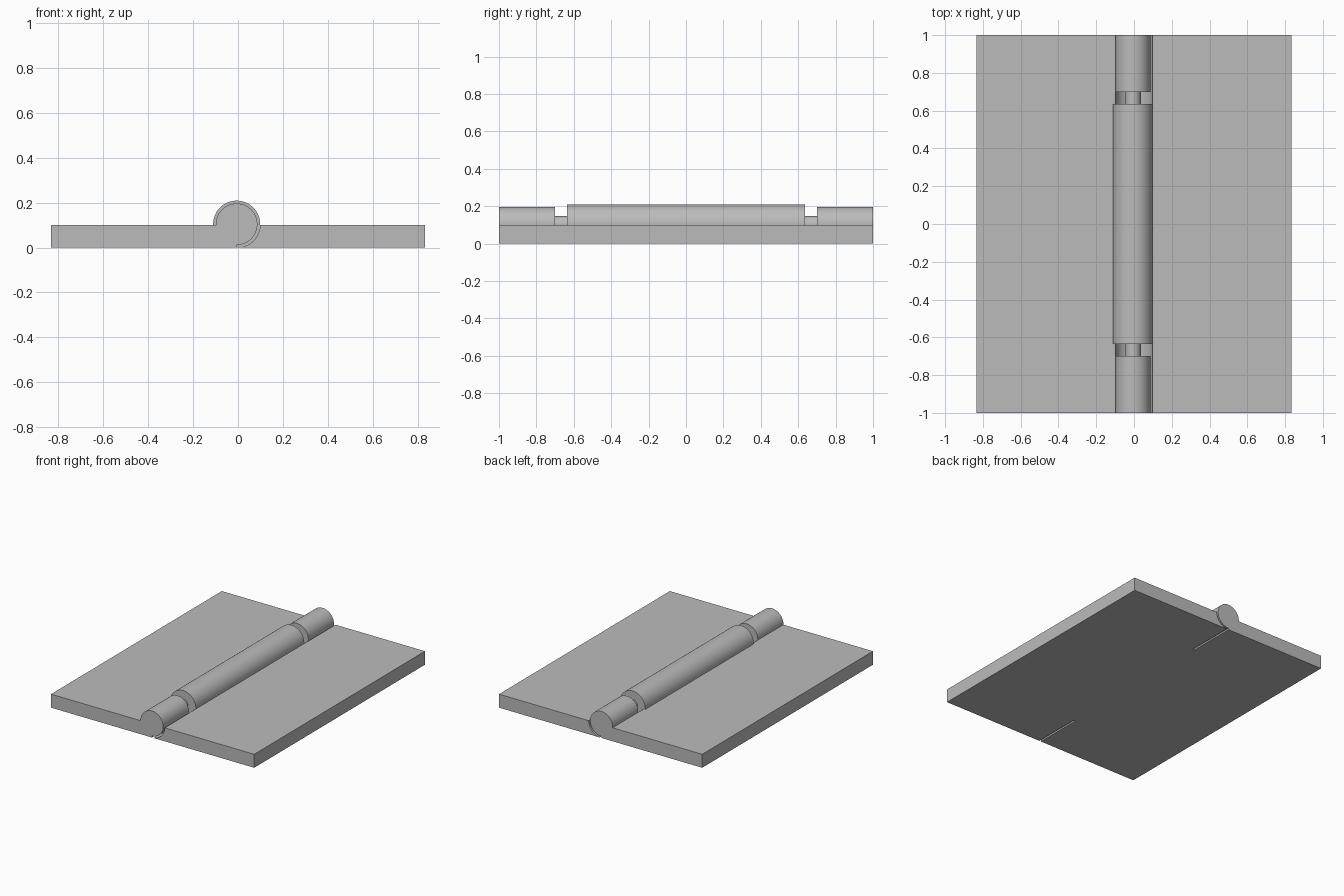
import bpy
import bmesh
import math

if "Cube" in bpy.data.objects:
    bpy.data.objects.remove(bpy.data.objects["Cube"], do_unlink=True)

HALF_X, HALF_Y, THICK = 0.833, 1.0, 0.1
CX, CZ = -0.006, 0.104            # hinge axis
OUTER, INNER, PIN = 0.105, 0.0925, 0.0425
MID, END = 0.635, 0.7             # middle barrel end, end barrel start

grey = bpy.data.materials.new("plain grey")
grey.use_nodes = True
grey.diffuse_color = (0.5, 0.5, 0.5, 1)
grey.node_tree.nodes["Principled BSDF"].inputs["Base Color"].default_value = (0.5, 0.5, 0.5, 1)


def prism(name, profile, y0, y1):
    """Extrude an x-z profile from y0 to y1."""
    bm = bmesh.new()
    face = bm.faces.new([bm.verts.new((x, y0, z)) for x, z in profile])
    moved = bmesh.ops.extrude_face_region(bm, geom=[face])["geom"]
    verts = [v for v in moved if isinstance(v, bmesh.types.BMVert)]
    bmesh.ops.translate(bm, vec=(0, y1 - y0, 0), verts=verts)
    bmesh.ops.recalc_face_normals(bm, faces=bm.faces)
    mesh = bpy.data.meshes.new(name)
    bm.to_mesh(mesh)
    bm.free()
    mesh.materials.append(grey)
    obj = bpy.data.objects.new(name, mesh)
    bpy.context.collection.objects.link(obj)
    return obj


def block(name, x0, x1):
    return prism(name, [(x0, 0), (x1, 0), (x1, THICK), (x0, THICK)], -HALF_Y, HALF_Y)


def barrel(name, radius, y0, y1, floor=-1.0, steps=72):
    angles = [math.tau * i / steps for i in range(steps)]
    return prism(name, [(CX + radius * math.cos(a), max(floor, CZ + radius * math.sin(a)))
                        for a in angles], y0, y1)


def combine(target, tool, operation):
    mod = target.modifiers.new(operation.lower(), "BOOLEAN")
    mod.operation, mod.object, mod.solver = operation, tool, "EXACT"
    bpy.context.view_layer.objects.active = target
    bpy.ops.object.modifier_apply(modifier=mod.name)
    bpy.data.objects.remove(tool, do_unlink=True)


def span(side, a, b):
    return sorted((side * a, side * b))


# Leaf with the two end barrels
left_leaf = block("end_barrel_leaf", -HALF_X, CX)
combine(left_leaf, barrel("cutter", OUTER, -MID, MID), "DIFFERENCE")
for side in (-1, 1):
    combine(left_leaf, barrel("cutter", INNER, *span(side, MID - 0.01, END)), "DIFFERENCE")
    combine(left_leaf, barrel("end_barrel", INNER, *span(side, END, HALF_Y)), "UNION")

# Leaf with the long middle barrel, hollowed around the end barrels
right_leaf = block("middle_barrel_leaf", CX, HALF_X)
for side in (-1, 1):
    combine(right_leaf, barrel("cutter", OUTER, *span(side, MID, HALF_Y + 0.1)), "DIFFERENCE")
combine(right_leaf, barrel("middle_barrel", OUTER, -MID, MID, floor=0.0), "UNION")

# Pins bridging the gaps between barrels
pins = [barrel(name, PIN, *span(side, MID - 0.05, END + 0.05), steps=48)
        for name, side in (("front_pin", -1), ("back_pin", 1))]

for obj in [left_leaf, right_leaf] + pins:
    bpy.ops.object.select_all(action="DESELECT")
    obj.select_set(True)
    bpy.context.view_layer.objects.active = obj
    bpy.ops.object.shade_smooth_by_angle(angle=math.radians(30))
